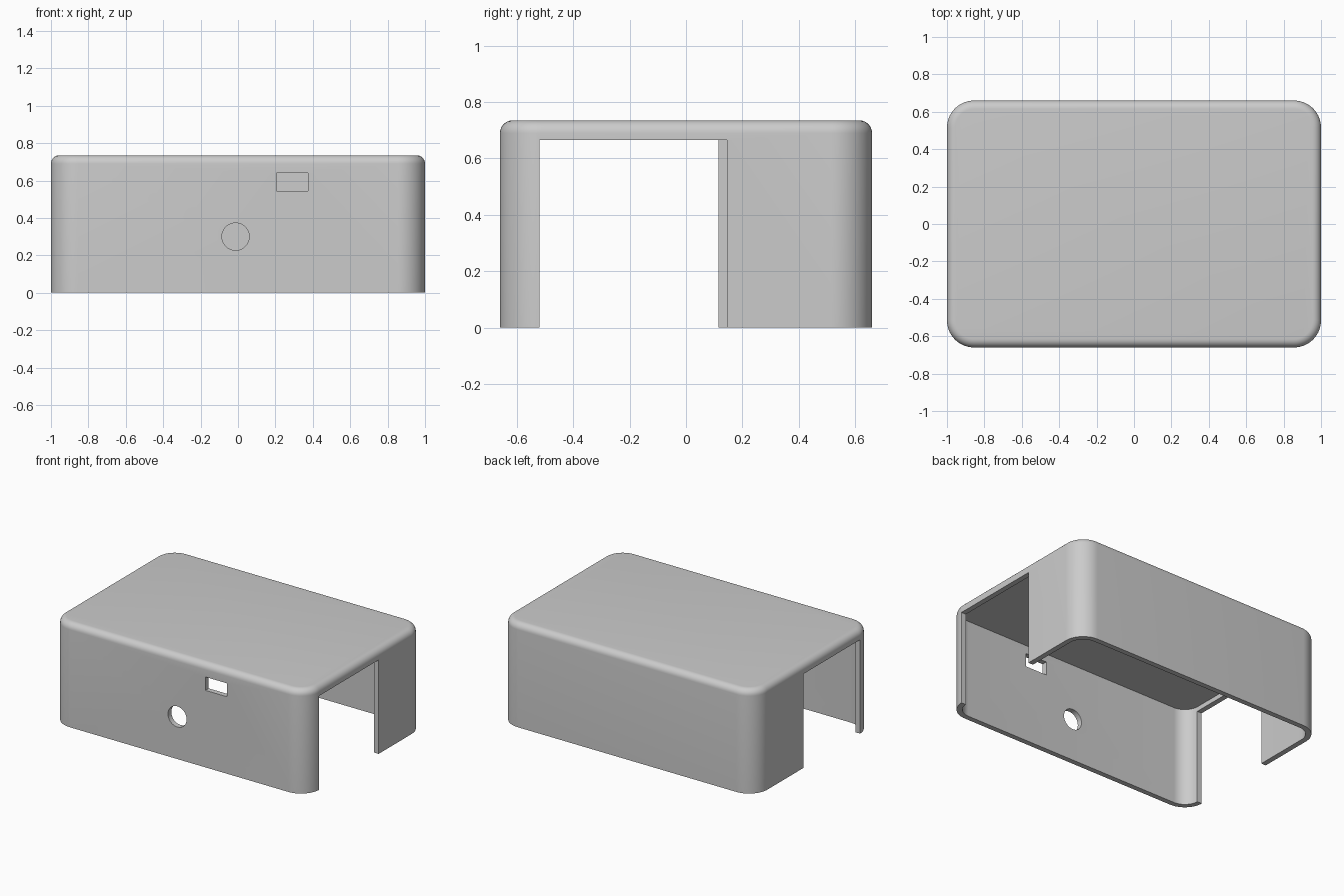
import bpy
import bmesh
from mathutils import Matrix, Vector

cube = bpy.data.objects.get("Cube")
if cube:
    bpy.data.objects.remove(cube, do_unlink=True)

HALF_X, HALF_Y, HEIGHT = 1.0, 0.66, 0.735
WALL, RADIUS, FILLET = 0.037, 0.145, 0.045


def add_object(name, bm):
    mesh = bpy.data.meshes.new(name)
    bm.to_mesh(mesh)
    bm.free()
    obj = bpy.data.objects.new(name, mesh)
    bpy.context.collection.objects.link(obj)
    return obj


def box(name, low, high, corner=0, top_fillet=0):
    """Box between two corners, with optional round uprights and top rim."""
    low, high = Vector(low), Vector(high)
    bm = bmesh.new()
    bmesh.ops.create_cube(bm, size=1)
    for v in bm.verts:
        v.co = [lo if c < 0 else hi for c, lo, hi in zip(v.co, low, high)]
    if corner:
        uprights = [e for e in bm.edges
                    if abs(e.verts[0].co.z - e.verts[1].co.z) > 0.1]
        bmesh.ops.bevel(bm, geom=uprights, offset=corner, segments=14,
                        profile=0.5, affect='EDGES')
    if top_fillet:
        rim = [e for e in bm.edges
               if all(v.co.z > high.z - 0.001 for v in e.verts)]
        bmesh.ops.bevel(bm, geom=rim, offset=top_fillet, segments=7,
                        profile=0.5, affect='EDGES')
    bmesh.ops.recalc_face_normals(bm, faces=bm.faces)
    return add_object(name, bm)


def round_cutter(name, x, z, radius):
    """Cylinder running through the front wall."""
    bm = bmesh.new()
    bmesh.ops.create_cone(bm, cap_ends=True, segments=48, radius1=radius,
                          radius2=radius, depth=0.3,
                          matrix=Matrix.Translation((x, -HALF_Y, z))
                          @ Matrix.Rotation(1.5707963, 4, 'X'))
    return add_object(name, bm)


# Outer body
shell = box("case_cover", (-HALF_X, -HALF_Y, 0), (HALF_X, HALF_Y, HEIGHT),
            RADIUS, FILLET)

# Hollow inside, side openings and front holes
cutters = [
    box("cavity_cutter", (WALL - HALF_X, WALL - HALF_Y, -0.2),
        (HALF_X - WALL, HALF_Y - WALL, HEIGHT - WALL), RADIUS - WALL),
    box("left_opening_cutter", (0.8, -0.52, -0.3), (1.2, 0.145, 0.665)),
    box("right_opening_cutter", (-1.2, -0.52, -0.3), (-0.8, 0.115, 0.665)),
    box("slot_cutter", (0.207, -0.8, 0.545), (0.375, -0.5, 0.64)),
    round_cutter("round_hole_cutter", -0.013, 0.3, 0.073),
]

bpy.ops.object.select_all(action='DESELECT')
shell.select_set(True)
bpy.context.view_layer.objects.active = shell
for cutter in cutters:
    cutter.hide_render = True
    mod = shell.modifiers.new(cutter.name, 'BOOLEAN')
    mod.operation = 'DIFFERENCE'
    mod.solver = 'EXACT'
    mod.object = cutter
    bpy.ops.object.modifier_apply(modifier=mod.name)
    bpy.data.objects.remove(cutter, do_unlink=True)

# Plain grey plastic
grey = bpy.data.materials.new("grey_plastic")
grey.use_nodes = True
colour = (0.6, 0.6, 0.6, 1)
grey.diffuse_color = colour
grey.node_tree.nodes["Principled BSDF"].inputs["Base Color"].default_value = colour
shell.data.materials.clear()
shell.data.materials.append(grey)

bpy.ops.object.shade_smooth_by_angle(angle=0.5)
